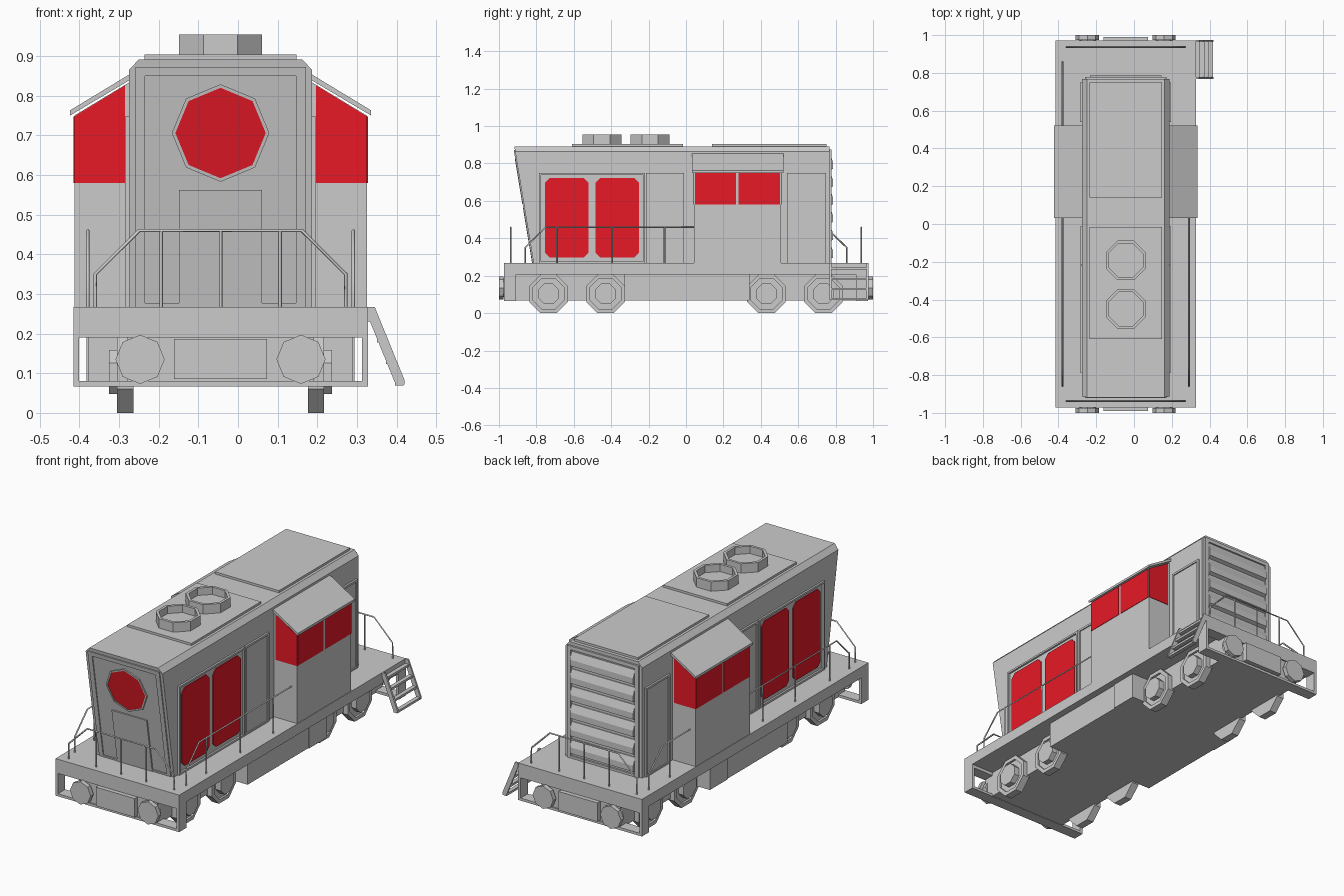
import bpy, bmesh
from math import cos, sin, pi

if "Cube" in bpy.data.objects:
    bpy.data.objects.remove(bpy.data.objects["Cube"])

C = -0.044           # centre line of the vehicle (the stairs shift it off x = 0)
DECK = 0.267
red = bpy.data.materials.new("red_glass")
red.diffuse_color = (0.8, 0.01, 0.02, 1)
red.use_nodes = True
red.node_tree.nodes["Principled BSDF"].inputs["Base Color"].default_value = red.diffuse_color


def finish(name, bm, mat=None):
    bmesh.ops.recalc_face_normals(bm, faces=bm.faces)
    me = bpy.data.meshes.new(name)
    bm.to_mesh(me)
    bm.free()
    ob = bpy.data.objects.new(name, me)
    bpy.context.collection.objects.link(ob)
    if mat:
        me.materials.append(mat)
    return ob


def prism(name, pts, fa, fb, mat=None, hole=None):
    """Loft a 2D outline between two mappings; a hole outline makes it a ring."""
    bm = bmesh.new()
    n = len(pts)
    loops = [[bm.verts.new(f(*p)) for p in o] for o in ([pts, hole] if hole else [pts]) for f in (fa, fb)]
    for a, b in zip(loops[::2], loops[1::2]):
        for i in range(n):
            j = (i + 1) % n
            bm.faces.new((a[i], a[j], b[j], b[i]))
    if hole:
        for o, h in ((loops[0], loops[2]), (loops[1], loops[3])):
            for i in range(n):
                j = (i + 1) % n
                bm.faces.new((o[i], o[j], h[j], h[i]))
    else:
        bm.faces.new(loops[0])
        bm.faces.new(loops[1])
    return finish(name, bm, mat)


def along_x(name, pts, a, b, mat=None, hole=None):      # outline in (y, z)
    return prism(name, pts, lambda u, v: (a, u, v), lambda u, v: (b, u, v), mat, hole)


def along_y(name, pts, a, b, mat=None, hole=None):      # outline in (x, z)
    return prism(name, pts, lambda u, v: (u, a, v), lambda u, v: (u, b, v), mat, hole)


def along_z(name, pts, a, b, mat=None, hole=None):      # outline in (x, y)
    return prism(name, pts, lambda u, v: (u, v, a), lambda u, v: (u, v, b), mat, hole)


def slope(z):                                           # leaning front wall
    return -0.815 - (z - DECK) * 0.165


def on_front(name, pts, h, mat=None, hole=None):
    return prism(name, pts, lambda u, v: (u, slope(v) + 0.01, v), lambda u, v: (u, slope(v) - h, v), mat, hole)


def rect(u0, u1, v0, v1):
    return [(u0, v0), (u1, v0), (u1, v1), (u0, v1)]


def chamfered(u0, u1, v0, v1, c):
    return [(u0 + c, v0), (u1 - c, v0), (u1, v0 + c), (u1, v1 - c),
            (u1 - c, v1), (u0 + c, v1), (u0, v1 - c), (u0, v0 + c)]


def octagon(u, v, r, turn=0.0):
    return [(u + r * cos(turn + i * pi / 4), v + r * sin(turn + i * pi / 4)) for i in range(8)]


def box(name, x0, x1, y0, y1, z0, z1, mat=None):
    return along_z(name, rect(x0, x1, y0, y1), z0, z1, mat)


def pipe(name, pts):
    cu = bpy.data.curves.new(name, 'CURVE')
    cu.dimensions = '3D'
    cu.bevel_depth = 0.0045
    cu.bevel_resolution = 0
    cu.use_fill_caps = True
    sp = cu.splines.new('POLY')
    sp.points.add(len(pts) - 1)
    for p, co in zip(sp.points, pts):
        p.co = (*co, 1)
    bpy.context.collection.objects.link(bpy.data.objects.new(name, cu))


# Deck and chassis
W = 0.3715
box("deck", C - W, C + W, -0.97, 0.97, 0.207, DECK)
box("chassis", C - 0.235, C + 0.235, -0.965, 0.965, 0.068, 0.21)
box("fuel_tank", C - 0.333, C + 0.333, -0.33, 0.19, 0.068, 0.21)
box("battery_box", C - 0.338, C + 0.338, 0.19, 0.34, 0.068, 0.21)

# End frames, buffers and coupling plates
for s, side in ((-1, "front"), (1, "back")):
    along_y(side + "_end_frame", rect(C - W, C + W, 0.066, DECK), s * 0.91, s * 0.972,
            hole=rect(C - W + 0.015, C + W - 0.015, 0.08, 0.19))
    box(side + "_coupling_plate", C - 0.117, C + 0.117, s * 0.96, s * 0.99, 0.085, 0.187)
    for t in (-1, 1):
        x = C + t * 0.203
        along_y(side + "_buffer_stem", octagon(x, 0.135, 0.045), s * 0.95, s * 0.978)
        along_y(side + "_buffer", octagon(x, 0.135, 0.062), s * 0.975, s)

# Wheels
for s in (-1, 1):
    for y in (-0.735, -0.43, 0.43, 0.735):
        t = pi / 8
        along_x("wheel_rim", octagon(y, 0.103, 0.1115, t), C + s * 0.22, C + s * 0.261,
                hole=octagon(y, 0.103, 0.09, t))
        along_x("wheel_disc", octagon(y, 0.103, 0.092, t), C + s * 0.22, C + s * 0.25)
        along_x("wheel_hub", octagon(y, 0.103, 0.06, t), C + s * 0.24, C + s * 0.281)

# Main body with chamfered roof edges and leaning front
B = 0.231
body = [(C - B, DECK), (C + B, DECK), (C + B, 0.865), (C + B - 0.025, 0.892),
        (C - B + 0.025, 0.892), (C - B, 0.865)]
prism("body", body, lambda u, v: (u, slope(v), v), lambda u, v: (u, 0.768, v))

# Front: rim, octagonal window and nose door
on_front("front_rim", rect(C - 0.215, C + 0.215, DECK, 0.873), 0.006,
         hole=rect(C - 0.19, C + 0.19, DECK + 0.01, 0.85))
on_front("front_window_frame", octagon(C, 0.706, 0.123), 0.008, hole=octagon(C, 0.706, 0.114))
on_front("front_window", octagon(C, 0.706, 0.115), 0.005, red)
on_front("nose_door", rect(C - 0.105, C + 0.105, DECK, 0.562), 0.008)

# Back: rim and radiator louvres
along_y("back_rim", rect(C - 0.215, C + 0.215, DECK, 0.875), 0.76, 0.778,
        hole=rect(C - 0.192, C + 0.192, DECK + 0.012, 0.855))
for i in range(6):
    z = 0.285 + i * 0.095
    along_x("louvre", [(0.76, z), (0.787, z + 0.012), (0.787, z + 0.045), (0.772, z + 0.085), (0.76, z + 0.085)],
            C - 0.19, C + 0.19)

# Roof hatches and exhaust stacks
for y0, y1 in ((-0.61, -0.015), (0.14, 0.75)):
    box("roof_hatch", C - 0.192, C + 0.192, y0, y1, 0.885, 0.904)
for y in (-0.45, -0.193):
    t = pi / 8
    along_z("exhaust_stack", octagon(C, y, 0.113, t), 0.9, 0.955, hole=octagon(C, y, 0.098, t))
    along_z("exhaust_floor", octagon(C, y, 0.1, t), 0.9, 0.915)

for s in (-1, 1):
    def sx(h):
        return C + s * h

    # Side window surround, windows and doors
    along_x("window_surround", rect(-0.785, -0.22, DECK, 0.748), sx(0.225), sx(0.241),
            hole=rect(-0.775, -0.23, DECK + 0.01, 0.738))
    for y0 in (-0.755, -0.485):
        along_x("side_window", chamfered(y0, y0 + 0.235, 0.298, 0.722, 0.025), sx(0.225), sx(0.236), red)
    for y0, y1 in ((-0.215, -0.012), (0.54, 0.748)):
        along_x("door_frame", rect(y0, y1, DECK, 0.748), sx(0.225), sx(0.241),
                hole=rect(y0 + 0.011, y1 - 0.011, DECK + 0.008, 0.737))
        along_x("door", rect(y0 + 0.011, y1 - 0.011, DECK, 0.737), sx(0.225), sx(0.235))

    # Cab bay with sloped roof and wrap-round windows
    along_y("cab_bay", [(sx(0.22), DECK), (sx(0.369), DECK), (sx(0.369), 0.75), (sx(0.22), 0.84)], 0.043, 0.507)
    along_y("bay_roof", [(sx(0.22), 0.86), (sx(0.38), 0.763), (sx(0.38), 0.75), (sx(0.22), 0.845)], 0.033, 0.522)
    end = [(sx(0.241), 0.58), (sx(0.369), 0.58), (sx(0.369), 0.748), (sx(0.241), 0.826)]
    along_y("bay_front_window", end, 0.04, 0.05, red)
    along_y("bay_back_window", end, 0.5, 0.51, red)
    for y0, y1 in ((0.047, 0.267), (0.28, 0.503)):
        along_x("bay_side_window", rect(y0, y1, 0.58, 0.748), sx(0.36), sx(0.3715), red)

    # End railings
    y = s * 0.937
    pipe("end_rail", [(C + a, y, z) for a, z in ((-0.316, DECK), (-0.316, 0.35), (-0.205, 0.46),
                                                 (0.205, 0.46), (0.316, 0.35), (0.316, DECK))])
    for a in (-0.15, 0, 0.15):
        pipe("end_rail_post", [(C + a, y, DECK), (C + a, y, 0.46)])

    # Side railings
    x = sx(0.335)
    pipe("side_rail", [(x, -0.86, DECK), (x, -0.86, 0.35), (x, -0.75, 0.46), (x, 0.045, 0.46)])
    for y in (-0.69, -0.395, -0.115):
        pipe("side_rail_post", [(x, y, DECK), (x, y, 0.46)])

# Short rear railing on the side without stairs
x = C - 0.335
pipe("rear_side_rail", [(x, 0.5, 0.46), (x, 0.745, 0.46), (x, 0.86, 0.35), (x, 0.86, DECK)])
pipe("rear_side_rail_post", [(x, 0.68, DECK), (x, 0.68, 0.46)])

# Stairs
for y in (0.768, 0.965):
    along_y("stair_stringer", [(0.325, DECK), (0.345, DECK), (0.42, 0.083), (0.42, 0.071), (0.398, 0.071), (0.325, 0.25)],
            y, y + 0.01)
for i in range(4):
    x, z = 0.336 + i * 0.0225, 0.243 - i * 0.054
    box("stair_tread", x - 0.008, x + 0.014, 0.77, 0.973, z - 0.012, z)
